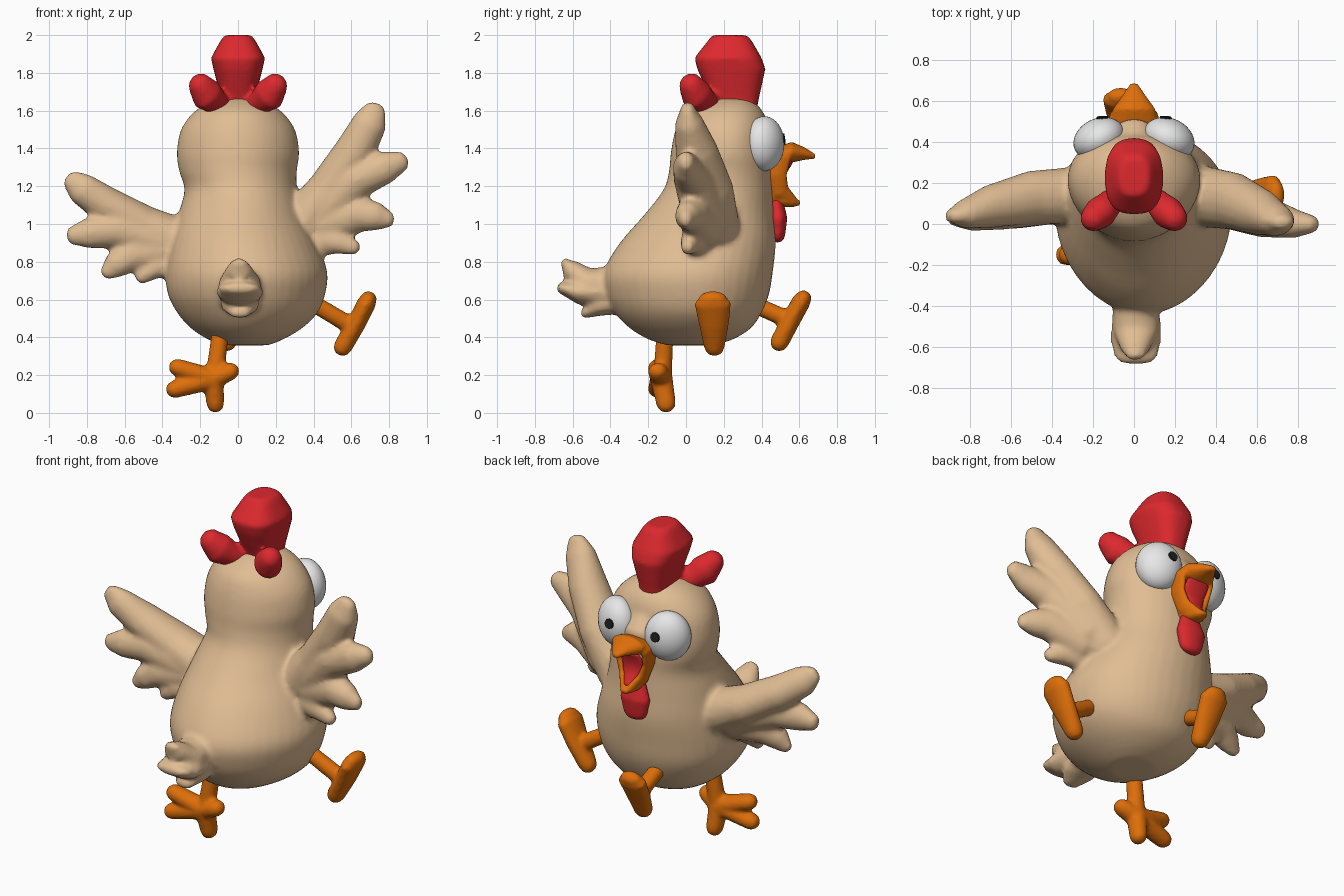
import bpy, bmesh, math
from mathutils import Vector, Matrix

if "Cube" in bpy.data.objects:
    bpy.data.objects.remove(bpy.data.objects["Cube"])

def material(name, rgb):
    m = bpy.data.materials.new(name)
    m.diffuse_color = (*rgb, 1)
    m.use_nodes = True
    m.node_tree.nodes["Principled BSDF"].inputs["Base Color"].default_value = m.diffuse_color
    return m

TAN = material("tan feathers", (0.75, 0.51, 0.295))
RED = material("comb red", (0.72, 0.022, 0.027))
ORANGE = material("beak orange", (0.73, 0.157, 0.003))
WHITE = material("eye white", (0.80, 0.80, 0.80))
BLACK = material("pupil black", (0.015, 0.015, 0.015))

def skin(bm, rings):
    """Bridge closed point rings and cap both ends."""
    vs = [[bm.verts.new(p) for p in r] for r in rings]
    n = len(vs[0])
    for a, b in zip(vs, vs[1:]):
        for i in range(n):
            bm.faces.new((a[i], a[(i + 1) % n], b[(i + 1) % n], b[i]))
    f1 = bm.faces.new(vs[0][::-1])
    f2 = bm.faces.new(vs[-1])
    bmesh.ops.recalc_face_normals(bm, faces=list({f for r in vs for v in r for f in v.link_faces} | {f1, f2}))

def refine(rows, k=4):
    """Catmull-Rom rows in between."""
    out = []
    for i in range(len(rows) - 1):
        a, b, c, d = (rows[min(max(j, 0), len(rows) - 1)] for j in (i - 1, i, i + 1, i + 2))
        for s in range(k):
            t = s / k
            out.append([q + .5 * t * (r - p + t * (2 * p - 5 * q + 4 * r - w + t * (3 * (q - r) + w - p)))
                        for p, q, r, w in zip(a, b, c, d)])
    return out + [rows[-1]]

def stack(bm, rows, p=1.0, taper=0.0, n=40):
    """Horizontal rings: z, centre x, y back, y front, half width."""
    rings = []
    for z, cx, y0, y1, rx in rows:
        ring = []
        for i in range(n):
            t = 2 * math.pi * i / n
            c, s = (math.copysign(abs(q) ** p, q) for q in (math.cos(t), math.sin(t)))
            ring.append((cx + rx * c * (1 + taper * s), (y0 + y1) / 2 + (y1 - y0) / 2 * s, z))
        rings.append(ring)
    skin(bm, rings)

def tube(bm, pts, side, n=16):
    """Round-ended limb: x, y, z, radius along side, other radius."""
    side = Vector(side)
    P = [(Vector(q[:3]), q[3], q[4]) for q in pts]
    def cap(end, prev):
        d = (end[0] - prev[0]).normalized() * min(end[1:])
        return [(end[0] + d * 0.6, end[1] * 0.8, end[2] * 0.8), (end[0] + d * 0.95, end[1] * 0.35, end[2] * 0.35)]
    P = cap(P[0], P[1])[::-1] + P + cap(P[-1], P[-2])
    rings = []
    for k, (c, ra, rb) in enumerate(P):
        t = (P[min(k + 1, len(P) - 1)][0] - P[max(k - 1, 0)][0]).normalized()
        b = t.cross(side).normalized()
        a = b.cross(t)
        rings.append([c + a * ra * math.cos(2 * math.pi * i / n) + b * rb * math.sin(2 * math.pi * i / n) for i in range(n)])
    skin(bm, rings)

def finish(bm, name, mat, voxel=0.016, smooth=4):
    me = bpy.data.meshes.new(name)
    bm.to_mesh(me)
    bm.free()
    ob = bpy.data.objects.new(name, me)
    bpy.context.collection.objects.link(ob)
    me.materials.append(mat)
    if voxel:
        r = ob.modifiers.new("fuse", 'REMESH')
        r.mode = 'VOXEL'
        r.voxel_size = voxel
        r.use_smooth_shade = True
        s = ob.modifiers.new("soften", 'SMOOTH')
        s.iterations = smooth
    for f in me.polygons:
        f.use_smooth = True
    return ob

# Body and head
bm = bmesh.new()
stack(bm, refine([(.358, .04, -.10, .15, .12), (.39, .04, -.20, .25, .20), (.45, .045, -.30, .345, .295),
           (.53, .05, -.375, .40, .37), (.63, .045, -.425, .44, .415), (.75, .045, -.435, .46, .425),
           (.90, .03, -.35, .475, .385), (1.05, .015, -.22, .465, .33), (1.18, .015, -.12, .46, .297),
           (1.28, 0, -.09, .46, .31), (1.38, 0, -.08, .455, .322), (1.50, 0, -.055, .44, .30),
           (1.59, 0, -.01, .41, .235), (1.645, 0, .08, .36, .15), (1.668, 0, .15, .30, .07)]), taper=0.1)
# Brow ridge between the eyes
tube(bm, [(0, .38, 1.52, .07, .04), (0, .455, 1.42, .09, .06), (0, .455, 1.28, .09, .05)], (1, 0, 0))
# Tail lobes
tube(bm, [(.01, -.32, .66, .11, .13), (.01, -.53, .69, .11, .08), (.005, -.61, .76, .07, .055), (.005, -.635, .79, .05, .03)], (1, 0, 0))
tube(bm, [(.01, -.34, .64, .11, .10), (.01, -.57, .64, .125, .065), (.01, -.65, .66, .105, .035)], (1, 0, 0))
tube(bm, [(.01, -.34, .61, .11, .09), (.01, -.47, .565, .10, .055), (.01, -.53, .53, .06, .03)], (1, 0, 0))
# Wings: one set of feathers, mirrored, turned and enlarged for the raised wing
FEATHERS = [
    [(-.28, .14, .89, .14, .13), (-.5, .13, .99, .13, .11), (-.7, .085, 1.10, .105, .10), (-.83, .045, 1.19, .07, .085), (-.875, .04, 1.23, .04, .06)],
    [(-.38, .12, .89, .12, .12), (-.65, .065, .97, .095, .10), (-.80, .03, .95, .065, .08), (-.865, .03, .94, .045, .055)],
    [(-.38, .10, .86, .10, .12), (-.58, .055, .83, .08, .09), (-.65, .035, .78, .06, .07), (-.69, .03, .745, .035, .045)],
    [(-.34, .08, .81, .07, .09), (-.45, .045, .765, .055, .06), (-.51, .035, .72, .035, .04)]]
def raise_feather(q, deg):
    v = Matrix.Rotation(math.radians(deg), 2) @ Vector((-q[0] - .33, q[2] - .90)) * 1.08
    return (.37 + v.x, q[1] - .03 * min(1, v.length * 3), 1.01 + v.y, q[3] * 1.08, q[4] * 1.08)
for f, deg in zip(FEATHERS, (28, 29, 25, 16)):
    tube(bm, f, (0, 1, 0))
    tube(bm, [raise_feather(q, deg) for q in f], (0, 1, 0))
finish(bm, "body_wings_tail", TAN)

# Comb: big middle lobe and two rear lobes
bm = bmesh.new()
stack(bm, [(1.58, 0, .14, .37, .085), (1.66, 0, .13, .385, .09), (1.82, 0, .06, .42, .13), (1.88, 0, .045, .40, .143),
           (1.975, 0, .12, .345, .09), (2.0, 0, .14, .32, .07)], p=0.75)
for s in (-1, 1):
    tube(bm, [(s * .10, .12, 1.63, .06, .06), (s * .165, .055, 1.685, .09, .08), (s * .195, .03, 1.73, .07, .068)], (0, 0, 1))
finish(bm, "comb", RED, 0.014, 3)

# Wattle
bm = bmesh.new()
tube(bm, [(0, .475, 1.14, .055, .035), (0, .487, 1.03, .095, .05), (0, .485, .94, .075, .04)], (1, 0, 0))
finish(bm, "wattle", RED, 0.012, 2)

# Beak: upper hook, lower jaw and the two mouth corners
bm = bmesh.new()
def jaw(rows, n=16):
    rings = []
    for y, z0, z1, w in rows:
        rings.append([(w * math.cos(2 * math.pi * i / n), y, (z0 + z1) / 2 + (z1 - z0) / 2 * math.sin(2 * math.pi * i / n)) for i in range(n)])
    skin(bm, rings)
jaw([(.44, 1.30, 1.39, .11), (.50, 1.315, 1.415, .115), (.56, 1.325, 1.435, .105), (.63, 1.34, 1.405, .055), (.685, 1.345, 1.37, .018)])
jaw([(.44, 1.10, 1.20, .065), (.52, 1.09, 1.16, .06), (.57, 1.09, 1.135, .04), (.605, 1.10, 1.125, .02)])
for s in (-1, 1):
    tube(bm, [(s * .098, .50, 1.36, .025, .06), (s * .088, .48, 1.26, .023, .055), (s * .06, .50, 1.17, .023, .05), (s * .02, .57, 1.12, .02, .025)], (1, 0, 0))
finish(bm, "beak", ORANGE, 0.01, 2)

# Mouth lining
bm = bmesh.new()
tube(bm, [(0, .55, 1.325, .075, .014), (0, .505, 1.26, .078, .02), (0, .525, 1.18, .05, .02), (0, .565, 1.145, .022, .012)], (1, 0, 0))
finish(bm, "mouth", RED, 0)

# Standing leg with spread toes
bm = bmesh.new()
tube(bm, [(-.09, -.11, .45, .045, .045), (-.125, -.125, .18, .05, .05)], (0, 1, 0))
for x, y, z in [(-.32, -.15, .24), (-.335, -.15, .125), (-.12, -.105, .048), (-.04, -.15, .22)]:
    tube(bm, [(-.13, -.13, .18, .06, .055), (x, y, z, .052, .047)], (0, 1, 0))
finish(bm, "standing_leg", ORANGE, 0.012, 3)

# Kicking legs with paddle feet
bm = bmesh.new()
tube(bm, [(.33, .10, .62, .045, .045), (.60, .14, .46, .047, .047)], (0, 1, 0))
tube(bm, [(.555, .15, .35, .055, .05), (.625, .148, .47, .08, .05), (.68, .142, .58, .098, .05), (.69, .142, .60, .08, .045)], (0, 1, 0))
finish(bm, "side_leg", ORANGE, 0.012, 3)
bm = bmesh.new()
tube(bm, [(-.07, .30, .60, .045, .045), (-.07, .55, .49, .047, .047)], (1, 0, 0))
tube(bm, [(-.06, .495, .375, .055, .05), (-.065, .55, .48, .075, .05), (-.065, .61, .59, .088, .05), (-.065, .62, .605, .07, .045)], (1, 0, 0))
finish(bm, "front_leg", ORANGE, 0.012, 3)

# Eyes and pupils
R = Vector((.13, .10, .145))
for s, tag in ((-1, "left"), (1, "right")):
    place = Matrix.Translation((s * .17, .415, 1.425)) @ Matrix.Rotation(-s * math.radians(25), 4, 'Z')
    bm = bmesh.new()
    bmesh.ops.create_uvsphere(bm, u_segments=32, v_segments=20, radius=1, matrix=place @ Matrix.Diagonal((*R, 1)))
    finish(bm, tag + "_eye", WHITE, 0)
    u = Vector((-s * .45, .88, .17)).normalized()
    spot = Vector(a * b for a, b in zip(u, R))
    normal = Vector(a / b for a, b in zip(u, R))
    bm = bmesh.new()
    bmesh.ops.create_cone(bm, cap_ends=True, segments=10, radius1=.03, radius2=.028, depth=.009,
                          matrix=place @ Matrix.Translation(spot) @ normal.to_track_quat('Z', 'Y').to_matrix().to_4x4())
    pupil = finish(bm, tag + "_pupil", BLACK, 0)
    for f in pupil.data.polygons:
        f.use_smooth = False
